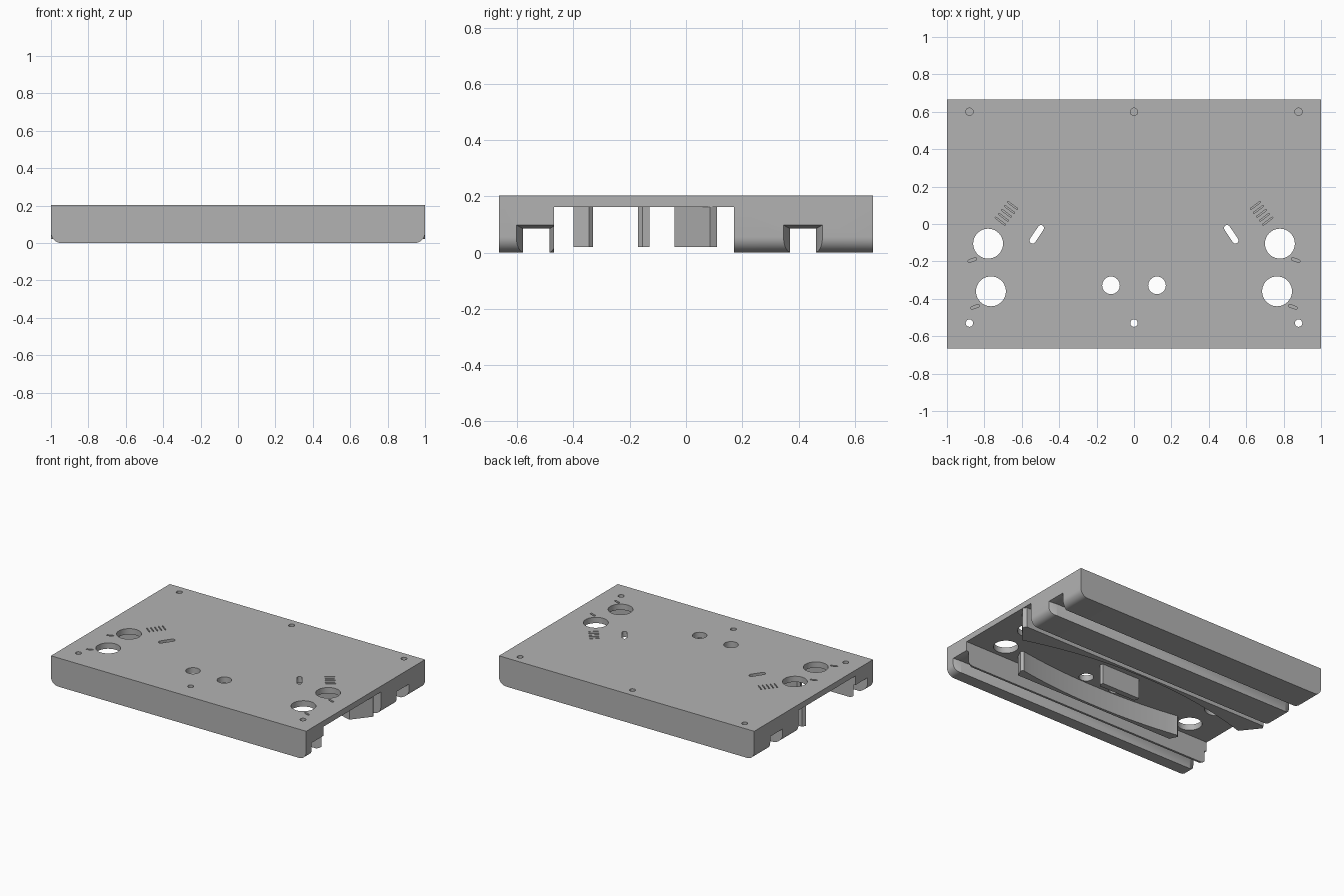
import bpy, bmesh
from math import cos, sin, pi, radians
from mathutils import Vector

cube = bpy.data.objects.get("Cube")
if cube:
    bpy.data.objects.remove(cube, do_unlink=True)

grey = bpy.data.materials.new("plain_grey")
grey.use_nodes = True
colour = (0.45, 0.45, 0.45, 1)
grey.diffuse_color = colour
grey.node_tree.nodes["Principled BSDF"].inputs["Base Color"].default_value = colour


def add_prism(bm, start, offset):
    """Extrude a closed loop of 3D points by an offset."""
    face = bm.faces.new([bm.verts.new(p) for p in start])
    result = bmesh.ops.extrude_face_region(bm, geom=[face], use_keep_orig=True)
    moved = [v for v in result["geom"] if isinstance(v, bmesh.types.BMVert)]
    bmesh.ops.translate(bm, verts=moved, vec=Vector(offset))


def add_box(bm, x, y, z):
    loop = [(x[0], y[0], z[0]), (x[1], y[0], z[0]),
            (x[1], y[1], z[0]), (x[0], y[1], z[0])]
    add_prism(bm, loop, (0, 0, z[1] - z[0]))


def add_pill(bm, x, y, length, width, angle, z, steps=8):
    """Vertical round-ended slot; a length of zero gives a cylinder."""
    loop = []
    for end in (1, -1):
        for i in range(steps + 1):
            if length == 0 and i == steps:
                continue
            t = pi * i / steps - pi / 2 + (0 if end > 0 else pi)
            px = end * length / 2 + width / 2 * cos(t)
            py = width / 2 * sin(t)
            loop.append((x + px * cos(angle) - py * sin(angle),
                         y + px * sin(angle) + py * cos(angle), z[0]))
    add_prism(bm, loop, (0, 0, z[1] - z[0]))


def finish(name, bm):
    bmesh.ops.recalc_face_normals(bm, faces=bm.faces)
    mesh = bpy.data.meshes.new(name)
    bm.to_mesh(mesh)
    bm.free()
    mesh.materials.append(grey)
    obj = bpy.data.objects.new(name, mesh)
    bpy.context.collection.objects.link(obj)
    return obj


def smooth(obj):
    bpy.ops.object.select_all(action='DESELECT')
    obj.select_set(True)
    bpy.context.view_layer.objects.active = obj
    bpy.ops.object.shade_smooth_by_angle(angle=radians(30))


def cut(target, bm):
    cutter = finish("cutter", bm)
    cutter.hide_render = True
    mod = target.modifiers.new("cut", 'BOOLEAN')
    mod.operation, mod.solver, mod.object = 'DIFFERENCE', 'EXACT', cutter
    bpy.context.view_layer.objects.active = target
    bpy.ops.object.modifier_apply(modifier=mod.name)
    bpy.data.objects.remove(cutter, do_unlink=True)


# Slab with rounded lower ends
DEPTH, TOP, CEILING, R = 0.665, 0.203, 0.162, 0.055
bm = bmesh.new()
half = [(1 - R + R * sin(t), R - R * cos(t))
        for t in [pi / 2 * i / 8 for i in range(9)]]
outline = half + [(1, TOP), (-1, TOP)] + [(-x, z) for x, z in reversed(half)]
add_prism(bm, [(x, -DEPTH, z) for x, z in outline], (0, 2 * DEPTH, 0))
body = finish("cover_body", bm)

# Wide channel and two narrow grooves across the underside
slots = [(-0.58, -0.485), (0.37, 0.462)]
bm = bmesh.new()
add_box(bm, (-1.1, 1.1), (-0.47, 0.17), (-0.1, CEILING))
for y in slots:
    add_box(bm, (-1.1, 1.1), y, (-0.1, 0.085))
cut(body, bm)

# Flared groove mouths
bm = bmesh.new()
for y0, y1 in slots:
    for side in (-1, 1):
        rings = []
        for x, grow in ((0.95, -0.001), (1.01, 0.028)):
            a, b, top = y0 - grow, y1 + grow, 0.085 + grow * 0.55
            rings.append([bm.verts.new((side * x, y, z)) for y, z in
                          ((a, -0.1), (b, -0.1), (b, top), (a, top))])
        for i in range(4):
            j = (i + 1) % 4
            bm.faces.new((rings[0][i], rings[0][j], rings[1][j], rings[1][i]))
        bm.faces.new(rings[0])
        bm.faces.new(rings[1])
cut(body, bm)

# Round holes, slanted slots and engraved marks in the top
bm = bmesh.new()
through, shallow, blind = (-0.1, 0.3), (TOP - 0.015, 0.3), (0.1, 0.3)
add_pill(bm, 0, -0.53, 0, 0.04, 0, through)
add_pill(bm, 0, 0.6, 0, 0.04, 0, blind)
for s in (-1, 1):
    add_pill(bm, s * 0.78, -0.105, 0, 0.16, 0, through, 20)
    add_pill(bm, s * 0.765, -0.36, 0, 0.16, 0, through, 20)
    add_pill(bm, s * 0.123, -0.328, 0, 0.094, 0, through, 16)
    add_pill(bm, s * 0.88, -0.53, 0, 0.04, 0, through)
    add_pill(bm, s * 0.88, 0.6, 0, 0.04, 0, blind)
    add_pill(bm, s * 0.52, -0.055, 0.08, 0.033, -s * radians(56), through)
    for x, y in ((0.865, -0.193), (0.85, -0.443)):
        add_pill(bm, s * x, y, 0.035, 0.014, -s * radians(20), shallow)
    for i in range(5):
        add_pill(bm, s * (0.715 - 0.0165 * i), 0.015 + 0.021 * i,
                 0.06, 0.007, s * radians(37), shallow, 4)
cut(body, bm)
smooth(body)


# Guide walls hanging inside the channel, mirrored left to right
def guide(name, right_half):
    loop = right_half + [(-x, y) for x, y in reversed(right_half)]
    bm = bmesh.new()
    add_prism(bm, [(x, y, 0.02) for x, y in loop], (0, 0, CEILING + 0.005 - 0.02))
    smooth(finish(name, bm))


def curve(x0, y0, x1, y1, steps=10):
    """Parabola that is flat at its first point."""
    return [(x0 + (x1 - x0) * i / steps, y0 + (y1 - y0) * (i / steps) ** 2)
            for i in range(steps + 1)]


guide("rear_guide", curve(0.02, 0.095, 0.9, -0.04) + [(1, 0.085), (0.985, 0.11), (0.02, 0.11)])
guide("front_guide", [(0.02, -0.4), (0.63, -0.4), (0.655, -0.345), (0.64, -0.33)]
      + curve(0.02, -0.382, 0.62, -0.335)[::-1])
guide("centre_guide", [(0.02, -0.17), (0.14, -0.17), (0.155, -0.155), (0.15, -0.13), (0.02, -0.13)])
